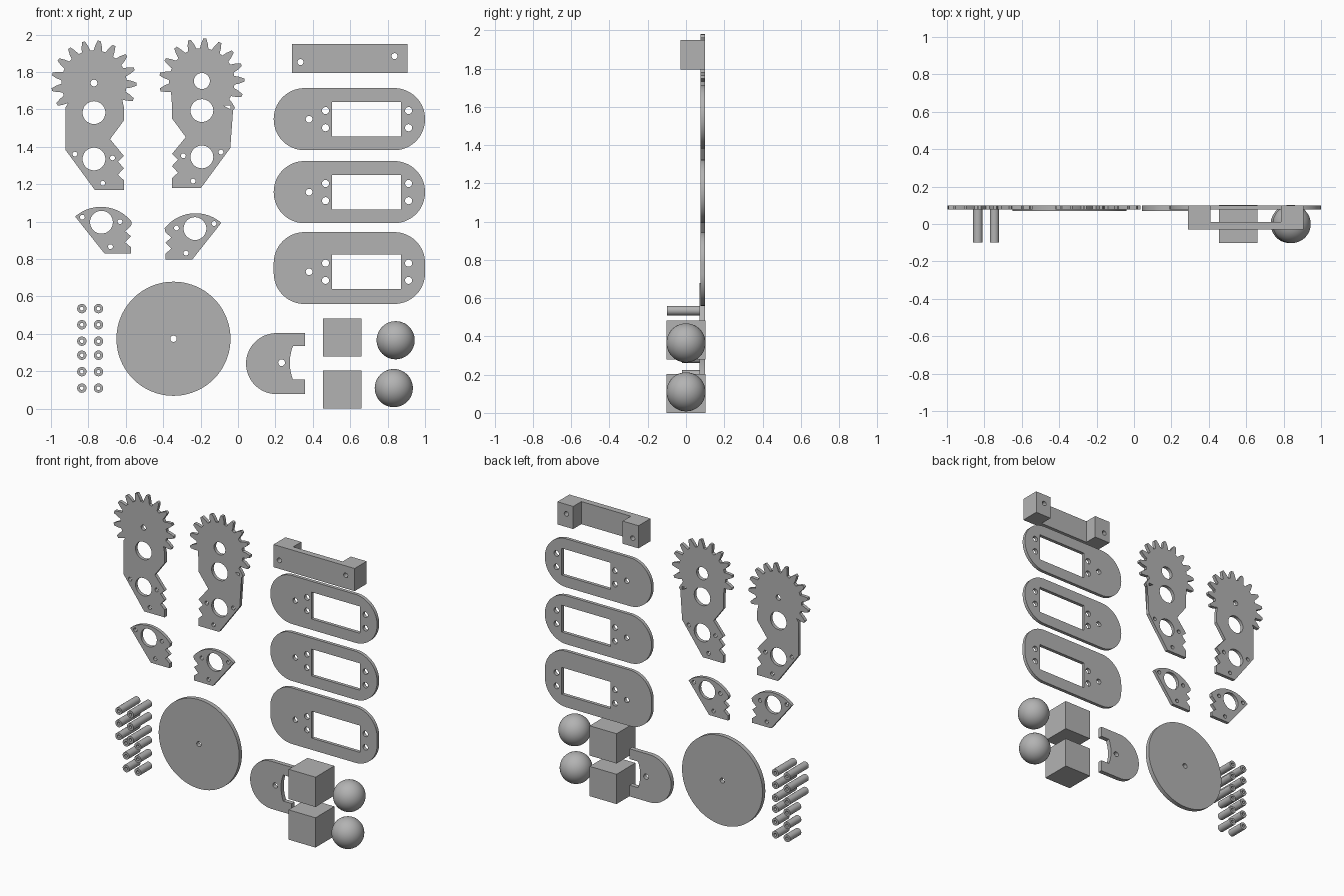
import bpy, bmesh, math
from mathutils import Matrix

default_cube = bpy.data.objects.get("Cube")
if default_cube:
    bpy.data.objects.remove(default_cube, do_unlink=True)

GREY = (0.45, 0.45, 0.45, 1)
grey = bpy.data.materials.new("plain grey")
grey.use_nodes = True
grey.diffuse_color = GREY
grey.node_tree.nodes["Principled BSDF"].inputs["Base Color"].default_value = GREY

BACK = 0.10      # every flat part shares this rear plane
THIN = 0.077     # front plane of the thin plates


def add_object(name, mesh):
    mesh.materials.clear()
    mesh.materials.append(grey)
    obj = bpy.data.objects.new(name, mesh)
    bpy.context.collection.objects.link(obj)
    bpy.ops.object.select_all(action="DESELECT")
    obj.select_set(True)
    bpy.context.view_layer.objects.active = obj
    bpy.ops.object.shade_smooth_by_angle(angle=math.radians(30))
    return obj


def arc(cx, cz, r, start, end, steps=24):
    angles = [math.radians(start + (end - start) * i / steps) for i in range(steps + 1)]
    return [(cx + r * math.cos(a), cz + r * math.sin(a)) for a in angles]


def circle(cx, cz, r, steps=32):
    return arc(cx, cz, r, 0, 360, steps)[:-1]


def rect(x0, x1, z0, z1):
    return [(x0, z0), (x1, z0), (x1, z1), (x0, z1)]


def plate(name, loops, front=THIN, back=BACK, at=(0, 0), flip=1):
    """Fill an outline with holes in the XZ plane and give it depth along Y."""
    curve = bpy.data.curves.new(name, "CURVE")
    curve.dimensions = "2D"
    curve.fill_mode = "BOTH"
    curve.extrude = (back - front) / 2
    for loop in loops:
        spline = curve.splines.new("POLY")
        spline.points.add(len(loop) - 1)
        for point, (x, z) in zip(spline.points, loop):
            point.co = (flip * x + at[0], z + at[1], 0, 1)
        spline.use_cyclic_u = True
    temp = bpy.data.objects.new(name + " outline", curve)
    bpy.context.collection.objects.link(temp)
    graph = bpy.context.evaluated_depsgraph_get()
    mesh = bpy.data.meshes.new_from_object(temp.evaluated_get(graph), depsgraph=graph)
    bpy.data.objects.remove(temp, do_unlink=True)
    bpy.data.curves.remove(curve)

    bm = bmesh.new()
    bm.from_mesh(mesh)
    bmesh.ops.remove_doubles(bm, verts=bm.verts, dist=1e-5)
    bm.transform(Matrix.Translation((0, (front + back) / 2, 0)) @ Matrix.Rotation(math.pi / 2, 4, "X"))
    bmesh.ops.recalc_face_normals(bm, faces=bm.faces)
    bm.to_mesh(mesh)
    bm.free()
    mesh.name = name
    return add_object(name, mesh)


def solid(name, build, centre):
    bm = bmesh.new()
    build(bm)
    bmesh.ops.translate(bm, verts=bm.verts, vec=centre)
    mesh = bpy.data.meshes.new(name)
    bm.to_mesh(mesh)
    bm.free()
    return add_object(name, mesh)


# Geared arms: a toothed head running into a notched leg
def gear_arm(name, at, flip, phase, hub_radius):
    outline = []
    pitch = 360 / 17
    for k in range(-6, 6):
        middle = phase + k * pitch
        for offset, r in ((-7.5, 0.175), (-5.2, 0.2), (-2, 0.228),
                          (2, 0.228), (5.2, 0.2), (7.5, 0.175)):
            a = math.radians(middle + offset)
            outline.append((r * math.sin(a), r * math.cos(a)))
    outline += [(0.16, -0.13), (0.16, -0.2), (0.086, -0.3), (0.16, -0.39),
                (0.128, -0.42), (0.16, -0.455), (0.128, -0.49), (0.16, -0.52),
                (0.16, -0.572), (0.005, -0.572), (-0.152, -0.358), (-0.152, -0.13)]
    holes = [circle(0, 0, hub_radius), circle(0, -0.158, 0.061), circle(0, -0.406, 0.061)]
    holes += [circle(x, z, 0.013, 16) for x, z in ((-0.102, -0.38), (0.099, -0.4), (0.047, -0.535))]
    plate(name, [outline] + holes, at=at, flip=flip)


gear_arm("right_gear_arm", (-0.77, 1.741), 1, 7, 0.018)
gear_arm("left_gear_arm", (-0.193, 1.752), -1, -4, 0.043)

# Fan-shaped jaws with notched edges
jaw = arc(-0.003, -0.128, 0.21, 131, 38)
jaw += [(0.158, -0.02), (0.126, -0.048), (0.158, -0.075), (0.126, -0.107),
        (0.158, -0.134), (0.158, -0.166), (0.015, -0.166)]
jaw_holes = [circle(0, 0, 0.061)]
jaw_holes += [circle(x, z, 0.013, 16) for x, z in ((-0.102, 0.027), (0.099, 0.003), (0.048, -0.131))]
plate("right_jaw", [jaw] + jaw_holes, at=(-0.73, 0.997))
plate("left_jaw", [jaw] + jaw_holes, at=(-0.23, 0.963), flip=-1)

# Rounded mounting plates with a rectangular window
for name, z, half, shift in (("top_mount_plate", 1.548, 0.166, 0),
                             ("middle_mount_plate", 1.158, 0.166, 0),
                             ("bottom_mount_plate", 0.752, 0.192, -0.02)):
    r = 0.165
    d = half - r
    outline = (arc(0.835, z + d, r, 90, 0) + arc(0.835, z - d, r, 0, -90)
               + arc(0.356, z - d, r, -90, -180) + arc(0.356, z + d, r, 180, 90))
    c = z + shift
    holes = [rect(0.503, 0.872, c - 0.092, c + 0.092), circle(0.38, c, 0.018)]
    holes += [circle(x, c + s, 0.019) for x in (0.468, 0.912) for s in (-0.046, 0.046)]
    plate(name, [outline] + holes)

# Bracket: two drilled end blocks joined by a thinner bar
for name, x0, x1, hole in (("bracket_right_block", 0.29, 0.41, (0.334, 1.853)),
                           ("bracket_left_block", 0.785, 0.905, (0.837, 1.885))):
    plate(name, [rect(x0, x1, 1.795, 1.95), circle(*hole, 0.016)], front=-0.03)
plate("bracket_bar", [rect(0.41, 0.785, 1.795, 1.95)], front=-0.03, back=0.012)

# Round base disc
plate("base_disc", [circle(-0.345, 0.374, 0.305, 96), circle(-0.345, 0.374, 0.017)], front=0.07)

# Half-round plate with a curved notch
half_round = arc(0.206, 0.241, 0.163, 90, 270, 32)
half_round += [(0.358, 0.078), (0.358, 0.155), (0.294, 0.155)]
half_round += arc(0.52, 0.245, 0.243, 200, 160, 12)
half_round += [(0.294, 0.334), (0.358, 0.334), (0.358, 0.404)]
plate("half_round_plate", [half_round, circle(0.233, 0.246, 0.018)], front=0.07)

# Hollow spacers: three long rows above three short rows
for row, z in enumerate((0.535, 0.449, 0.361, 0.286, 0.198, 0.11)):
    for side, x in (("right", -0.835), ("left", -0.746)):
        plate(f"{side}_spacer_{row + 1}", [circle(x, z, 0.025, 24), circle(x, z, 0.01, 16)],
              front=-0.1 if row < 3 else -0.02)

# Loose cubes and balls
for name, z in (("lower_block", 0.102), ("upper_block", 0.38)):
    solid(name, lambda bm: bmesh.ops.create_cube(bm, size=0.204), (0.557, 0, z))
for name, x, z in (("lower_ball", 0.833, 0.11), ("upper_ball", 0.843, 0.366)):
    solid(name, lambda bm: bmesh.ops.create_uvsphere(bm, u_segments=48, v_segments=24, radius=0.102), (x, 0, z))
